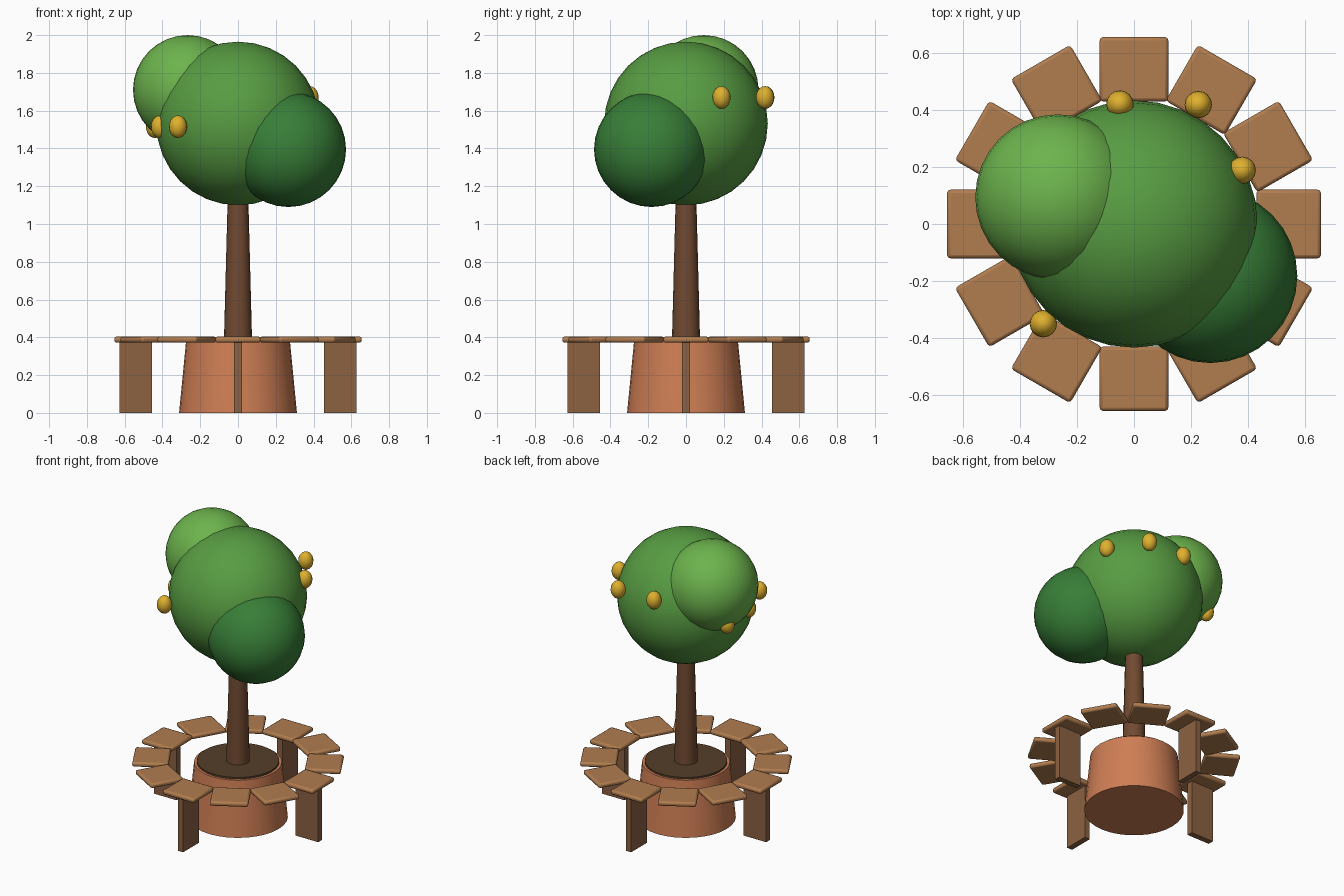
import bpy
from math import radians, cos, sin, pi

if "Cube" in bpy.data.objects:
    bpy.data.objects.remove(bpy.data.objects["Cube"])


def material(name, rgb):
    m = bpy.data.materials.new(name)
    m.diffuse_color = [(c / 255) ** 2.2 for c in rgb] + [1]
    m.use_nodes = True
    m.node_tree.nodes["Principled BSDF"].inputs["Base Color"].default_value = m.diffuse_color
    return m


LEAF = material("leaf", (88, 155, 68))
LIGHT_LEAF = material("light_leaf", (108, 178, 78))
DARK_LEAF = material("dark_leaf", (58, 125, 58))
GOLD = material("fruit_gold", (222, 175, 50))
BARK = material("bark", (112, 75, 52))
CLAY = material("clay", (205, 125, 85))
SOIL = material("soil", (85, 65, 45))
PLANK = material("plank", (176, 124, 80))
LEG = material("leg_wood", (138, 98, 68))


def finish(name, mat, smooth=True):
    o = bpy.context.object
    o.name = name
    o.data.materials.append(mat)
    if smooth:
        bpy.ops.object.shade_smooth_by_angle(angle=radians(40))
    return o


def ball(name, loc, rx, rz, mat, seg=32, rings=16):
    bpy.ops.mesh.primitive_uv_sphere_add(segments=seg, ring_count=rings, radius=1, location=loc)
    bpy.context.object.scale = (rx, rx, rz)
    return finish(name, mat)


def cone(name, r1, r2, z1, z2, mat, n):
    bpy.ops.mesh.primitive_cone_add(vertices=n, radius1=r1, radius2=r2, depth=z2 - z1,
                                    location=(0, 0, (z1 + z2) / 2))
    return finish(name, mat)


def radial_box(name, radius, angle, size, z, mat, bevel=0):
    bpy.ops.mesh.primitive_cube_add(size=1, location=(radius * cos(angle), radius * sin(angle), z))
    o = bpy.context.object
    for v in o.data.vertices:
        v.co = [a * b for a, b in zip(v.co, size)]
    o.rotation_euler.z = angle
    if bevel:
        b = o.modifiers.new("rounded_edges", 'BEVEL')
        b.width, b.segments = bevel, 2
    return finish(name, mat, bool(bevel))


# Planter and trunk
cone("planter", 0.312, 0.275, 0, 0.38, CLAY, 32)
cone("soil", 0.258, 0.258, 0.34, 0.392, SOIL, 32)
cone("trunk", 0.075, 0.053, 0.36, 1.2, BARK, 16)

# Crown
ball("crown_main", (0, 0, 1.532), 0.433, 0.433, LEAF)
ball("crown_light", (-0.266, 0.094, 1.71), 0.29, 0.29, LIGHT_LEAF)
ball("crown_dark", (0.267, -0.182, 1.395), 0.305, 0.305, DARK_LEAF)

# Fruit: two arcs of three
fruit = [(26.4, 0.423, 1.67), (61.7, 0.475, 1.67), (96.7, 0.423, 1.67),
         (157.7, 0.475, 1.515), (192.7, 0.423, 1.515), (227.7, 0.472, 1.515)]
for i, (deg, r, z) in enumerate(fruit):
    a = radians(deg)
    ball(f"fruit_{i + 1}", (r * cos(a), r * sin(a), z), 0.048, 0.06, GOLD, 16, 10)

# Ring bench
for i in range(12):
    radial_box(f"seat_plank_{i + 1}", 0.542, i * pi / 6, (0.226, 0.24, 0.032), 0.388, PLANK, 0.012)
for i in range(4):
    radial_box(f"bench_leg_{i + 1}", 0.541, i * pi / 2, (0.172, 0.04, 0.375), 0.1875, LEG)
